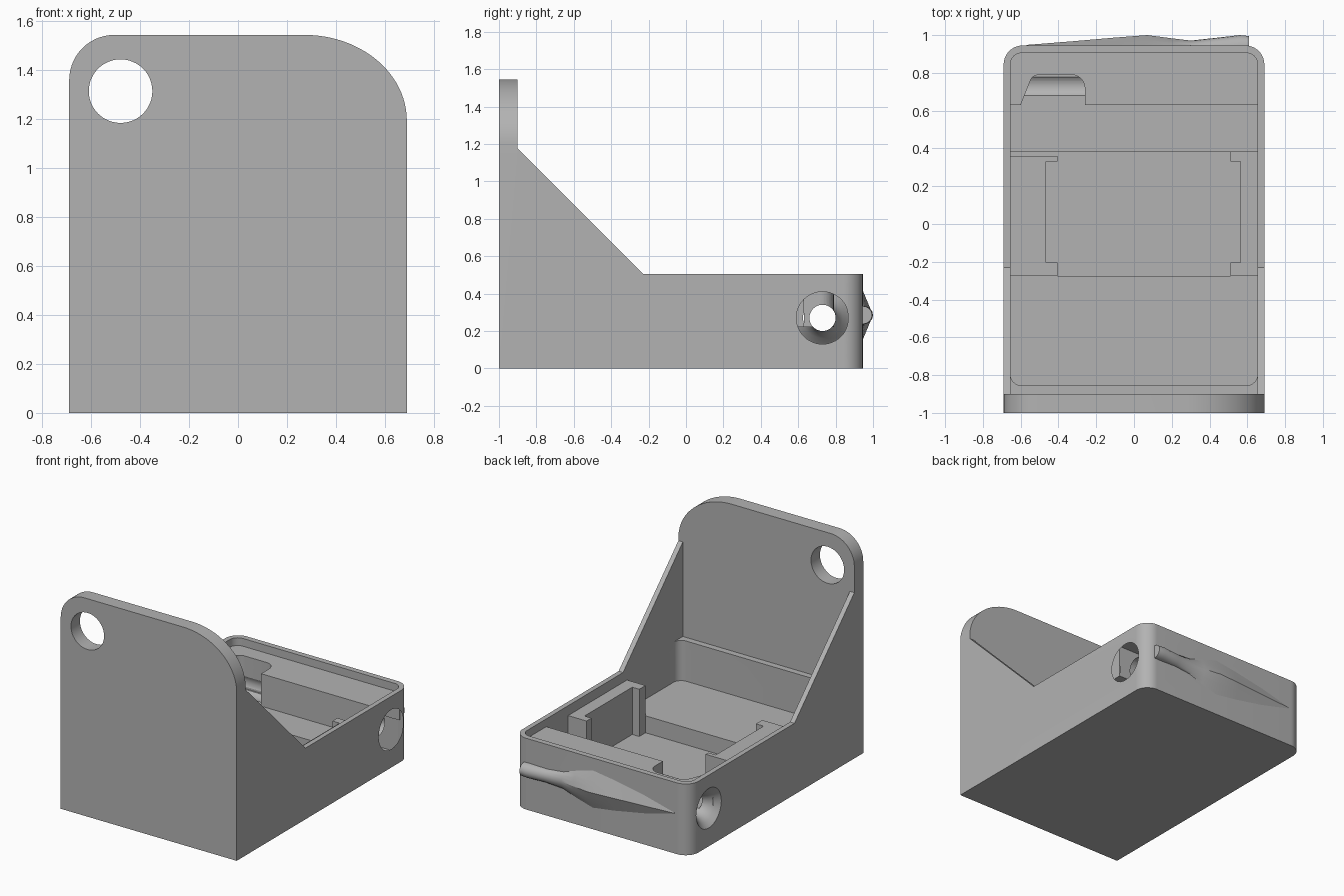
import bpy, bmesh
from math import sin, cos, pi, radians
from mathutils import Vector

cube = bpy.data.objects.get("Cube")
if cube:
    bpy.data.objects.remove(cube, do_unlink=True)

grey = bpy.data.materials.new("plain_grey")
grey.use_nodes = True
grey.diffuse_color = (0.45, 0.45, 0.45, 1)
grey.node_tree.nodes["Principled BSDF"].inputs["Base Color"].default_value = grey.diffuse_color


def finish(name, bm):
    bmesh.ops.recalc_face_normals(bm, faces=bm.faces)
    mesh = bpy.data.meshes.new(name)
    bm.to_mesh(mesh)
    bm.free()
    mesh.materials.append(grey)
    ob = bpy.data.objects.new(name, mesh)
    bpy.context.collection.objects.link(ob)
    return ob


def loft(name, rings):
    """Closed solid through rings with equal point counts."""
    bm = bmesh.new()
    rows = [[bm.verts.new(p) for p in ring] for ring in rings]
    n = len(rows[0])
    for a, b in zip(rows, rows[1:]):
        for i in range(n):
            j = (i + 1) % n
            bm.faces.new((a[i], a[j], b[j], b[i]))
    bm.faces.new(rows[0])
    bm.faces.new(rows[-1][::-1])
    return finish(name, bm)


def prism(name, outline, lo, hi, axis):
    """Extrude a 2D outline along an axis; the other two axes keep their order."""
    def place(p, d):
        q = list(p)
        q.insert("xyz".index(axis), d)
        return Vector(q)
    return loft(name, [[place(p, d) for p in outline] for d in (lo, hi)])


def arc(cx, cy, rx, ry, start, end, n=14):
    angles = [radians(start + (end - start) * i / n) for i in range(n + 1)]
    return [(cx + rx * cos(a), cy + ry * sin(a)) for a in angles]


def rect(x0, x1, y0, y1):
    return [(x0, y0), (x1, y0), (x1, y1), (x0, y1)]


def round_rect(x0, x1, y0, y1, r):
    return (arc(x1 - r, y1 - r, r, r, 0, 90, 8) + arc(x0 + r, y1 - r, r, r, 90, 180, 8)
            + arc(x0 + r, y0 + r, r, r, 180, 270, 8) + arc(x1 - r, y0 + r, r, r, 270, 360, 8))


def boolean(target, tool, operation="DIFFERENCE"):
    tool.hide_render = True
    mod = target.modifiers.new("cut", "BOOLEAN")
    mod.operation, mod.object, mod.solver = operation, tool, "EXACT"
    bpy.context.view_layer.objects.active = target
    bpy.ops.object.modifier_apply(modifier=mod.name)
    bpy.data.objects.remove(tool, do_unlink=True)


W, IN = 0.69, 0.655            # outer and inner half widths
RIM, SHELF, FLOOR, POCKET = 0.505, 0.45, 0.22, 0.10
BACK = 0.945

# Main body: side profile with sloping gussets and tall front panel
side = [(-1, 0), (BACK, 0), (BACK, RIM), (-0.23, RIM), (-0.9, 1.175), (-0.9, 1.545), (-1, 1.545)]
body = prism("bracket_body", side, -W, W, "x")

# Front outline with unequal rounded top corners
front = ([(-W, -0.1), (W, -0.1)] + arc(0.27, 1.195, 0.42, 0.35, 0, 90, 24)
         + arc(-0.505, 1.36, 0.185, 0.185, 90, 180))
boolean(body, prism("front_outline", front, -1.2, 1.2, "y"), "INTERSECT")

# Plan outline with rounded back corners
plan = [(-W, -1), (W, -1)] + arc(W - 0.1, BACK - 0.1, 0.1, 0.1, 0, 90) + arc(0.1 - W, BACK - 0.1, 0.1, 0.1, 90, 180)
boolean(body, prism("plan_outline", plan, -0.1, 2, "z"), "INTERSECT")

# Open space between the gussets
boolean(body, prism("gusset_gap", rect(-IN, IN, -0.9, 1.2), RIM, 2, "z"))

# Tray recess, down to the back shelf
boolean(body, prism("tray_recess", round_rect(-IN, IN, -0.855, 0.905, 0.06), SHELF, 0.7, "z"))

# Deep well in front of the shelf, with the notch in the shelf edge
well = ([(IN, 0.63)] + arc(-0.33, 0.72, 0.07, 0.07, 0, 90, 6) + arc(-0.5, 0.75, 0.05, 0.04, 90, 160, 6)
        + [(-0.6, 0.63), (-IN, 0.63)]
        + arc(0.06 - IN, -0.795, 0.06, 0.06, 180, 270, 8) + arc(IN - 0.06, -0.795, 0.06, 0.06, 270, 360, 8))
well.insert(1, (-0.26, 0.63))
boolean(body, prism("deep_well", well, FLOOR, 0.6, "z"))
boolean(body, prism("floor_pocket", rect(-IN, IN, -0.275, 0.385), POCKET, 0.4, "z"))

# Round hole in the panel and the cross hole with countersinks
boolean(body, prism("panel_hole", arc(-0.48, 1.315, 0.13, 0.13, 0, 352.5, 47), -1.2, -0.7, "y"))
boolean(body, prism("cross_hole", arc(0.73, 0.27, 0.07, 0.07, 0, 352.5, 47), -1, 1, "x"))
for s in (-1, 1):
    rings = [[Vector((s * x, y, z)) for y, z in arc(0.73, 0.27, r, r, 0, 352.5, 47)]
             for x, r in ((W + 0.02, 0.165), (W, 0.14), (W - 0.03, 0.108), (W - 0.06, 0.085), (W - 0.1, 0.069))]
    boolean(body, loft("countersink", rings))


# C-shaped holders on both sides of the pocket
def holder(name, wall, inner, tip, back, depth):
    front_y = -0.275
    outline = [(wall, front_y), (tip, front_y), (tip, front_y + 0.07), (inner, front_y + 0.07),
               (inner, back - depth), (tip, back - depth), (tip, back), (wall, back)]
    return prism(name, outline, POCKET - 0.01, 0.435, "z")


left_holder = holder("left_holder", IN + 0.01, 0.565, 0.51, 0.385, 0.055)
right_holder = holder("right_holder", -IN - 0.01, -0.465, -0.405, 0.36, 0.03)

# Spear-shaped relief on the back: x, half height, depth, roundness
stations = [(0.61, 0.048, 0.050, 1), (0.56, 0.05, 0.055, 1), (0.43, 0.046, 0.040, 1), (0.30, 0.06, 0.026, 0.7),
            (0.20, 0.095, 0.038, 0.3), (0.07, 0.132, 0.055, 0), (-0.10, 0.108, 0.042, 0),
            (-0.33, 0.065, 0.022, 0), (-0.57, 0.004, 0.003, 0)]
rings = []
for x, half, depth, rnd in stations:
    ring = [Vector((x, BACK - 0.01, 0.285 - half)), Vector((x, BACK - 0.01, 0.285 + half))]
    for i in range(9):
        t = 1 - i / 4
        a = t * pi / 2
        up = rnd * sin(a) + (1 - rnd) * t
        out = rnd * cos(a) + (1 - rnd) * (1 - abs(t))
        ring.append(Vector((x, BACK + depth * out, 0.285 + half * up)))
    rings.append(ring)
relief = loft("back_relief", rings)

# Smooth shading with crisp edges
for ob in (body, relief):
    bpy.ops.object.select_all(action="DESELECT")
    ob.select_set(True)
    bpy.context.view_layer.objects.active = ob
    bpy.ops.object.shade_smooth_by_angle(angle=radians(25))
